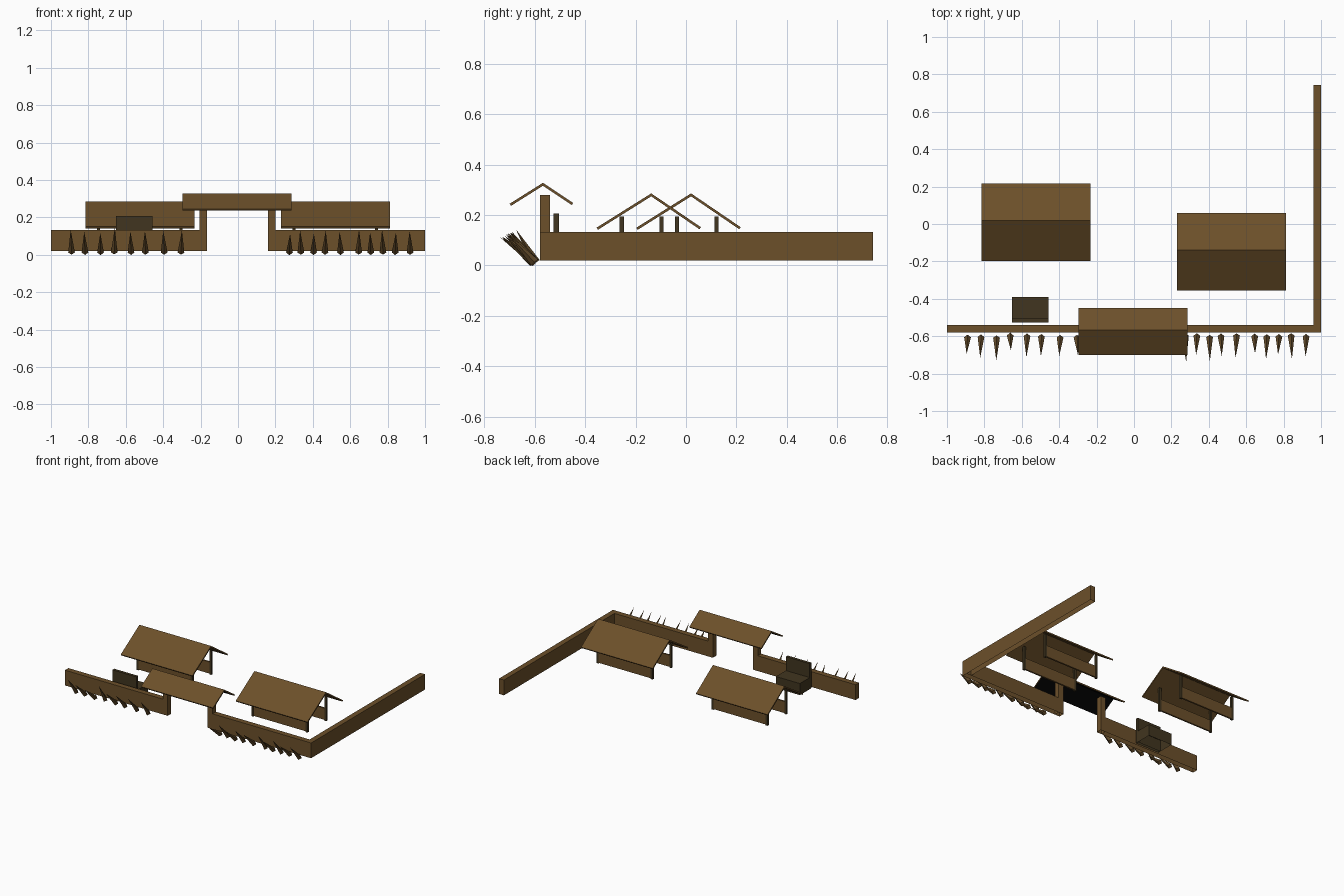
import bpy, bmesh, math, random
from mathutils import Vector

if "Cube" in bpy.data.objects:
    bpy.data.objects.remove(bpy.data.objects["Cube"])

random.seed(4)


def mat(name, rgb):
    m = bpy.data.materials.new(name)
    m.diffuse_color = (*rgb, 1)
    m.use_nodes = True
    m.node_tree.nodes["Principled BSDF"].inputs["Base Color"].default_value = m.diffuse_color
    return m


WOOD = mat("brown timber", (0.15, 0.08, 0.023))
DARK = mat("dark timber", (0.053, 0.036, 0.014))
STAKE = mat("stake wood", (0.125, 0.07, 0.023))
BLACK = mat("black underside", (0.002, 0.002, 0.002))


def finish(bm, name, material):
    me = bpy.data.meshes.new(name)
    bm.to_mesh(me)
    bm.free()
    me.materials.append(material)
    ob = bpy.data.objects.new(name, me)
    bpy.context.collection.objects.link(ob)
    return ob


def prism(name, profile, x0, x1, material, open_bottom=False):
    """Extrude a (y, z) profile along x, optionally without its bottom face."""
    bm = bmesh.new()
    face = bm.faces.new([bm.verts.new((x0, y, z)) for y, z in profile])
    out = bmesh.ops.extrude_face_region(bm, geom=[face])
    verts = [v for v in out["geom"] if isinstance(v, bmesh.types.BMVert)]
    bmesh.ops.translate(bm, verts=verts, vec=(x1 - x0, 0, 0))
    if len(bm.faces) == len(profile) + 1:  # close the start if it was moved
        bm.faces.new([v for v in bm.verts if v not in verts])
    bmesh.ops.recalc_face_normals(bm, faces=bm.faces)
    if open_bottom:
        low = [f for f in bm.faces if f.normal.z < -0.9]
        bmesh.ops.delete(bm, geom=low, context='FACES_ONLY')
    return finish(bm, name, material)


def box(name, x, y, z, material, open_bottom=False):
    return prism(name, [(y[0], z[0]), (y[1], z[0]), (y[1], z[1]), (y[0], z[1])],
                 x[0], x[1], material, open_bottom)


def gable(name, x, y, top, front, back, drop_f, drop_b, t=0.01):
    """Thin two-slope roof with its ridge at y, top; eaves cut square."""
    a, b = math.atan2(drop_f, front), math.atan2(drop_b, back)
    return prism(name, [
        (y, top), (y + back, top - drop_b),
        (y + back - t * math.sin(b), top - drop_b - t * math.cos(b)),
        (y, top - t / math.cos(a)),
        (y - front + t * math.sin(a), top - drop_f - t * math.cos(a)),
        (y - front, top - drop_f)], x[0], x[1], WOOD)


# Walls: two front runs with a gateway, and one side run
WZ = (0.02, 0.132)
FY = (-0.58, -0.54)
box("front_wall_left", (-1, -0.205), FY, WZ, WOOD, True)
box("front_wall_right", (0.2, 1), FY, WZ, WOOD, True)
box("side_wall", (0.96, 1), (-0.54, 0.742), WZ, WOOD, True)

# Gate posts and gate roof, black beneath
box("gate_post_left", (-0.205, -0.165), FY, (0.02, 0.28), WOOD, True)
box("gate_post_right", (0.16, 0.2), FY, (0.02, 0.28), WOOD, True)
roof = gable("gate_roof", (-0.298, 0.287), -0.568, 0.328, 0.132, 0.12, 0.083, 0.08)
roof.data.materials.append(BLACK)
for p in roof.data.polygons:
    if p.normal.z < -0.7:
        p.material_index = 1


# Open huts: gable roof on four posts, low panels front and back
def hut(name, cx, ridge):
    gable(name + "_roof", (cx - 0.29, cx + 0.292), ridge, 0.286, 0.217, 0.197,
          0.136, 0.134)
    for side, off in (("front", -0.117), ("back", 0.102)):
        y = ridge + off
        for end, s in (("left", -1), ("right", 1)):
            px = cx + s * 0.22
            box(f"{name}_post_{side}_{end}", (px - 0.008, px + 0.008),
                (y - 0.008, y + 0.008), (0.02, 0.195), DARK)
        box(f"{name}_panel_{side}", (cx - 0.212, cx + 0.212),
            (y - 0.006, y + 0.006), (0.025, 0.11), WOOD)


hut("left_hut", -0.525, 0.02)
hut("right_hut", 0.52, -0.138)

# Lookout step behind the wall: low block with an upright board
box("lookout_block", (-0.652, -0.458), (-0.505, -0.39), (0.02, 0.105), DARK, True)
box("lookout_board", (-0.652, -0.458), (-0.526, -0.505), (0.02, 0.207), DARK, True)

# Sharpened stakes leaning out in front of the wall: (x, tip y)
stakes = [(-.89, -.695), (-.818, -.715), (-.735, -.73), (-.662, -.675), (-.572, -.712),
          (-.495, -.707), (-.395, -.705), (-.305, -.7), (.275, -.738), (.336, -.7),
          (.404, -.733), (.465, -.705), (.548, -.715), (.645, -.692), (.71, -.722),
          (.775, -.697), (.84, -.722), (.92, -.708)]
for i, (x, ty) in enumerate(stakes):
    base = Vector((x, -0.602 + random.uniform(-.007, .007), 0.012))
    tip = Vector((x + random.uniform(-.006, .006), ty, 0.143 + 0.5 * (ty + 0.675)))
    axis = tip - base
    bm = bmesh.new()
    bmesh.ops.create_cone(bm, cap_ends=True, segments=4, radius1=0.018, radius2=0,
                          depth=axis.length)
    bmesh.ops.translate(bm, verts=bm.verts, vec=(0, 0, axis.length / 2))
    bmesh.ops.rotate(bm, verts=bm.verts, cent=(0, 0, 0),
                     matrix=Vector((0, 0, 1)).rotation_difference(axis).to_matrix())
    bmesh.ops.translate(bm, verts=bm.verts, vec=base)
    finish(bm, f"stake_{i + 1}", STAKE)
